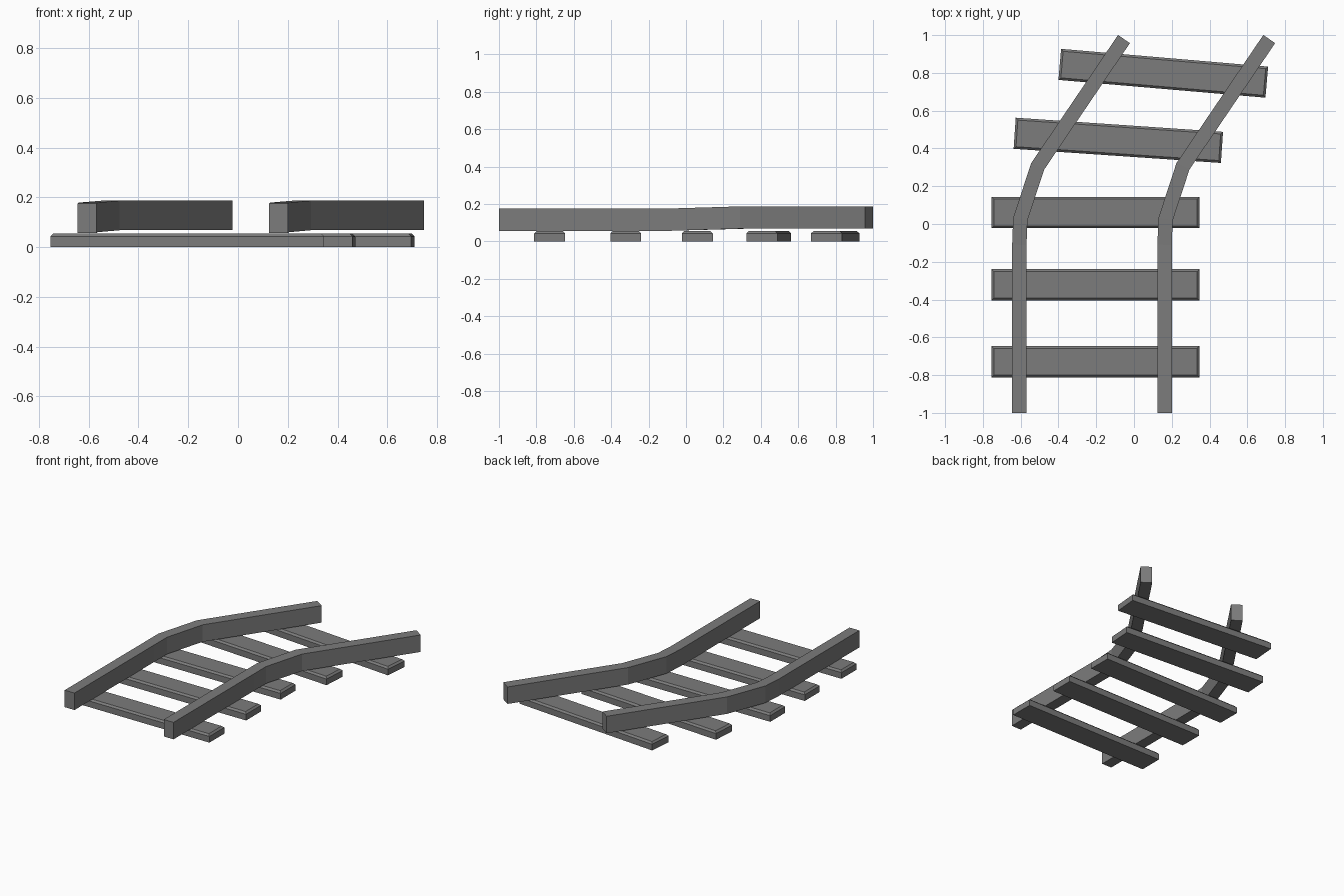
import bpy
import bmesh
from math import radians
from mathutils import Vector, Matrix

cube = bpy.data.objects.get("Cube")
if cube:
    bpy.data.objects.remove(cube, do_unlink=True)

grey = bpy.data.materials.new("mid_grey")
grey.use_nodes = True
colour = (0.2, 0.2, 0.2, 1)
grey.diffuse_color = colour
shader = next(n for n in grey.node_tree.nodes if n.type == "BSDF_PRINCIPLED")
shader.inputs["Base Color"].default_value = colour
shader.inputs["Roughness"].default_value = 0.8


def finish(name, bm):
    bmesh.ops.recalc_face_normals(bm, faces=bm.faces)
    mesh = bpy.data.meshes.new(name)
    bm.to_mesh(mesh)
    bm.free()
    mesh.materials.append(grey)
    obj = bpy.data.objects.new(name, mesh)
    bpy.context.collection.objects.link(obj)
    return obj


# Rails: a rectangular section swept along a bent path with mitred joints
RAIL_WIDTH, RAIL_HEIGHT = 0.076, 0.119
PATH = [Vector(p) for p in (
    (-0.607, -1, 0.056), (-0.607, -0.11, 0.056), (-0.602, 0.025, 0.06),
    (-0.51, 0.305, 0.068), (-0.053, 0.979, 0.068))]


def rail(name, shift):
    bm = bmesh.new()
    rings = []
    for i, p in enumerate(PATH):
        before = (p - PATH[max(i - 1, 0)]).xy
        after = (PATH[min(i + 1, len(PATH) - 1)] - p).xy
        before = before if before.length else after
        after = after if after.length else before
        before, after = before.normalized(), after.normalized()
        along = (before + after).normalized()
        half = RAIL_WIDTH / 2 / along.dot(after)
        side = Vector((along.y, -along.x, 0)) * half
        base = p + Vector((shift, 0, 0))
        up = Vector((0, 0, RAIL_HEIGHT))
        rings.append([bm.verts.new(c) for c in
                      (base - side, base + side, base + side + up, base - side + up)])
    for a, b in zip(rings, rings[1:]):
        for k in range(4):
            n = (k + 1) % 4
            bm.faces.new((a[k], a[n], b[n], b[k]))
    bm.faces.new(rings[0])
    bm.faces.new(rings[-1])
    return finish(name, bm)


rail("right_rail", 0)
rail("left_rail", 0.769)


# Sleepers: flat planks with chamfered top edges
def sleeper(name, x, y, angle):
    bm = bmesh.new()
    size = Vector((1.1, 0.165, 0.055))
    bmesh.ops.create_cube(bm, size=1, matrix=Matrix.Translation((0, 0, size.z / 2))
                          @ Matrix.Diagonal(size.to_4d()))
    top = [e for e in bm.edges if all(v.co.z > size.z / 2 for v in e.verts)]
    bmesh.ops.bevel(bm, geom=top, offset=0.012, segments=1, affect="EDGES")
    obj = finish(name, bm)
    obj.location = (x, y, 0)
    obj.rotation_euler.z = radians(angle)


for i, spot in enumerate([(-0.204, -0.729, 0), (-0.204, -0.322, 0), (-0.204, 0.061, 0),
                          (-0.083, 0.443, -3.9), (0.155, 0.798, -4.9)]):
    sleeper(f"sleeper_{i + 1}", *spot)
